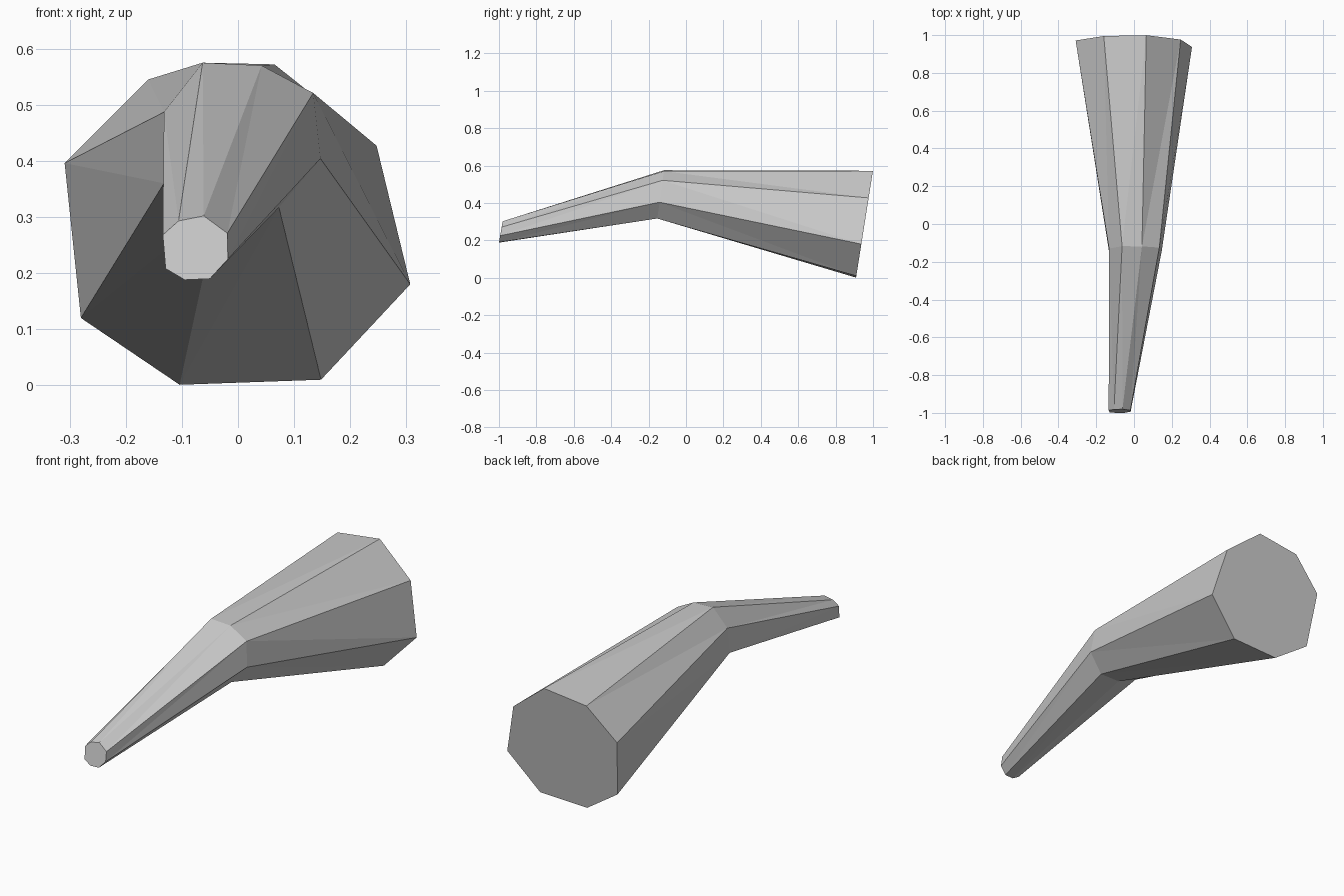
import bpy, bmesh

if "Cube" in bpy.data.objects:
    bpy.data.objects.remove(bpy.data.objects["Cube"])

# Octagonal cross-sections as (x, z), with y leaning along z: y = y0 + lean * z
SECTIONS = [
    # narrow front tip
    (-1.033, 0.175, [(-.106, .293), (-.061, .302), (-.019, .271), (-.018, .225),
                     (-.050, .190), (-.095, .188), (-.129, .208), (-.134, .268)]),
    # bend in the middle
    (-0.198, 0.140, [(-.063, .575), (.042, .570), (.134, .521), (.147, .404),
                     (.073, .317), (-.035, .318), (-.132, .360), (-.132, .487)]),
    # wide back end
    (0.909, 0.158, [(-.160, .545), (.065, .572), (.247, .427), (.307, .180),
                    (.148, .010), (-.104, .001), (-.280, .120), (-.309, .396)]),
]

bm = bmesh.new()
tip, bend, base = [[bm.verts.new((x, y0 + lean * z, z)) for x, z in pts]
                   for y0, lean, pts in SECTIONS]

# Tapered walls, each split along the diagonal leaving the bend
for end in (tip, base):
    for i in range(8):
        j = (i + 1) % 8
        bm.faces.new((bend[i], bend[j], end[j]))
        bm.faces.new((bend[i], end[j], end[i]))

# End caps
bm.faces.new(tip)
bm.faces.new(base)
bmesh.ops.recalc_face_normals(bm, faces=bm.faces)

mesh = bpy.data.meshes.new("bent_tapered_horn")
bm.to_mesh(mesh)
bm.free()
horn = bpy.data.objects.new("bent_tapered_horn", mesh)
bpy.context.collection.objects.link(horn)
